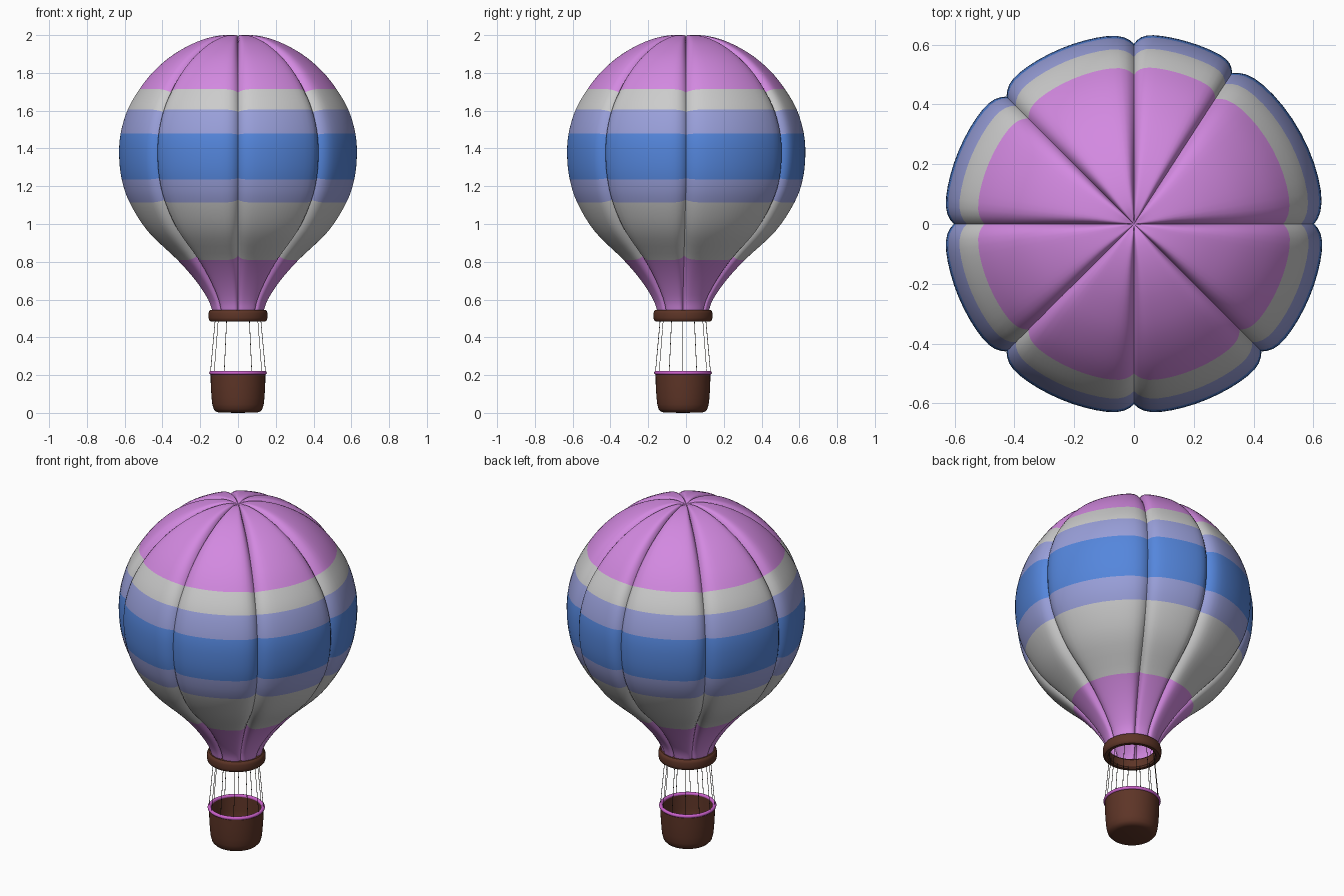
import bpy, bmesh, math
from mathutils import Vector

if "Cube" in bpy.data.objects:
    bpy.data.objects.remove(bpy.data.objects["Cube"])


def material(name, rgb):
    m = bpy.data.materials.new(name)
    m.diffuse_color = (*rgb, 1)
    m.use_nodes = True
    m.node_tree.nodes["Principled BSDF"].inputs["Base Color"].default_value = m.diffuse_color
    return m


PINK = material("pink", (0.65, 0.25, 0.75))
LAVENDER = material("lavender", (0.32, 0.35, 0.70))
BLUE = material("blue", (0.09, 0.24, 0.72))
BROWN = material("brown", (0.11, 0.035, 0.02))
TRIM = material("trim_pink", (0.60, 0.12, 0.60))
ROPE = material("rope_dark", (0.03, 0.02, 0.015))
SHIFT = -0.016                                 # basket hangs slightly to the front


def finish(bm, name, mats, angle=40):
    bmesh.ops.recalc_face_normals(bm, faces=bm.faces)
    me = bpy.data.meshes.new(name)
    bm.to_mesh(me)
    bm.free()
    for m in mats:
        me.materials.append(m)
    ob = bpy.data.objects.new(name, me)
    bpy.context.collection.objects.link(ob)
    bpy.ops.object.select_all(action='DESELECT')
    ob.select_set(True)
    bpy.context.view_layer.objects.active = ob
    bpy.ops.object.shade_smooth_by_angle(angle=math.radians(angle))
    return ob


def skin(bm, rings, closed=False):
    """Bridge successive rings of vertices; returns faces per row."""
    rows = []
    pairs = list(zip(rings, rings[1:] + rings[:1])) if closed else list(zip(rings, rings[1:]))
    for a, b in pairs:
        n = max(len(a), len(b))
        row = []
        for i in range(n):
            j = (i + 1) % n
            q = [a[0]] if len(a) == 1 else [a[i], a[j]]
            q += [b[0]] if len(b) == 1 else [b[j], b[i]]
            row.append(bm.faces.new(q))
        rows.append(row)
    return rows


def lathe(name, profile, mat, closed=False, seg=64):
    bm = bmesh.new()
    rings = []
    for r, z in profile:
        n = 1 if r == 0 else seg
        rings.append([bm.verts.new((r * math.cos(2 * math.pi * i / seg),
                                    r * math.sin(2 * math.pi * i / seg) + SHIFT, z)) for i in range(n)])
    skin(bm, rings, closed)
    return finish(bm, name, [mat])


def smooth_profile(pts, sub):
    """Catmull-Rom through the points."""
    p = [Vector(q) for q in pts]
    p = [2 * p[0] - p[1]] + p + [2 * p[-1] - p[-2]]
    out = []
    for k in range(1, len(p) - 2):
        a, b, c, d = p[k - 1:k + 3]
        for s in range(sub):
            t = s / sub
            out.append(0.5 * (2 * b + (c - a) * t + (2 * a - 5 * b + 4 * c - d) * t * t
                              + (3 * b - a - 3 * c + d) * t ** 3))
    return out + [p[-2]]


# Envelope: lobed gores between seams, coloured in bands
SEAMS = [0, 57, 90, 135, 180, 225, 270, 315, 360]
PROFILE = [(0, 1.985), (0.06, 2.0), (0.15, 1.988), (0.25, 1.952), (0.36, 1.888), (0.455, 1.805),
           (0.527, 1.715), (0.59, 1.607), (0.628, 1.48), (0.636, 1.36), (0.622, 1.235),
           (0.58, 1.113), (0.482, 0.96), (0.325, 0.81), (0.227, 0.70), (0.16, 0.60), (0.135, 0.53)]
# material slot per profile segment: 0 pink, 1 grey, 2 lavender, 3 blue
BANDS = [0] * 6 + [1, 2, 3, 3, 2, 1, 1] + [0] * 3
SUB, STEPS = 4, 18
columns = []                                   # (angle, dip fraction)
for s0, s1 in zip(SEAMS, SEAMS[1:]):
    for k in range(STEPS):
        u = math.sin(math.pi / 2 * (2 * k / STEPS - 1))
        columns.append((math.radians(s0 + (s1 - s0) * (u + 1) / 2), abs(u) ** 8))

bm = bmesh.new()
prof = smooth_profile(PROFILE, SUB)
rings = [[bm.verts.new((0, 0, prof[0].y))]]
for i in range(1, len(prof)):
    tan = (prof[min(i + 1, len(prof) - 1)] - prof[i - 1]).normalized()
    normal = Vector((-tan.y, tan.x))           # outward in the profile plane
    r, z = prof[i]
    depth = min(0.034, r * (0.25 if z > 1.36 else 0.11))
    lean = SHIFT * min(1, max(0, (1.2 - z) / 0.6))
    ring = []
    for ang, dip in columns:
        q = prof[i] - normal * depth * dip
        ring.append(bm.verts.new((q.x * math.cos(ang), q.x * math.sin(ang) + lean, q.y)))
    rings.append(ring)
for i, row in enumerate(skin(bm, rings)):
    for f in row:
        f.material_index = BANDS[i // SUB]
finish(bm, "envelope", [PINK, None, LAVENDER, BLUE])

# Collar ring at the mouth
lathe("collar_ring", [(0.122, 0.493), (0.129, 0.485), (0.146, 0.485), (0.153, 0.491), (0.156, 0.503),
                      (0.156, 0.528), (0.153, 0.539), (0.146, 0.545), (0.129, 0.545), (0.122, 0.537)],
      BROWN, closed=True)

# Open basket
lathe("basket", [(0, 0), (0.10, 0.002), (0.117, 0.007), (0.129, 0.02), (0.136, 0.045), (0.140, 0.08),
                 (0.144, 0.14), (0.145, 0.21), (0.134, 0.21), (0.131, 0.13), (0.125, 0.04),
                 (0.11, 0.02), (0, 0.02)], BROWN)

# Basket rim
lathe("basket_rim", [(0.143 + 0.010 * math.cos(a * math.pi / 6), 0.212 + 0.010 * math.sin(a * math.pi / 6))
                     for a in range(12)], TRIM, closed=True)

# Ropes from rim to collar
bm = bmesh.new()
for k in range(12):
    a = math.radians(30 * k)
    lo = Vector((0.146 * math.cos(a), 0.146 * math.sin(a) + SHIFT, 0.212))
    hi = Vector((0.120 * math.cos(a), 0.120 * math.sin(a) + SHIFT, 0.50))
    d = hi - lo
    made = bmesh.ops.create_cone(bm, cap_ends=True, segments=6, radius1=0.0015, radius2=0.0015, depth=d.length)
    rot = d.to_track_quat('Z', 'Y').to_matrix()
    for v in made["verts"]:
        v.co = rot @ v.co + (lo + hi) / 2
finish(bm, "ropes", [ROPE])
